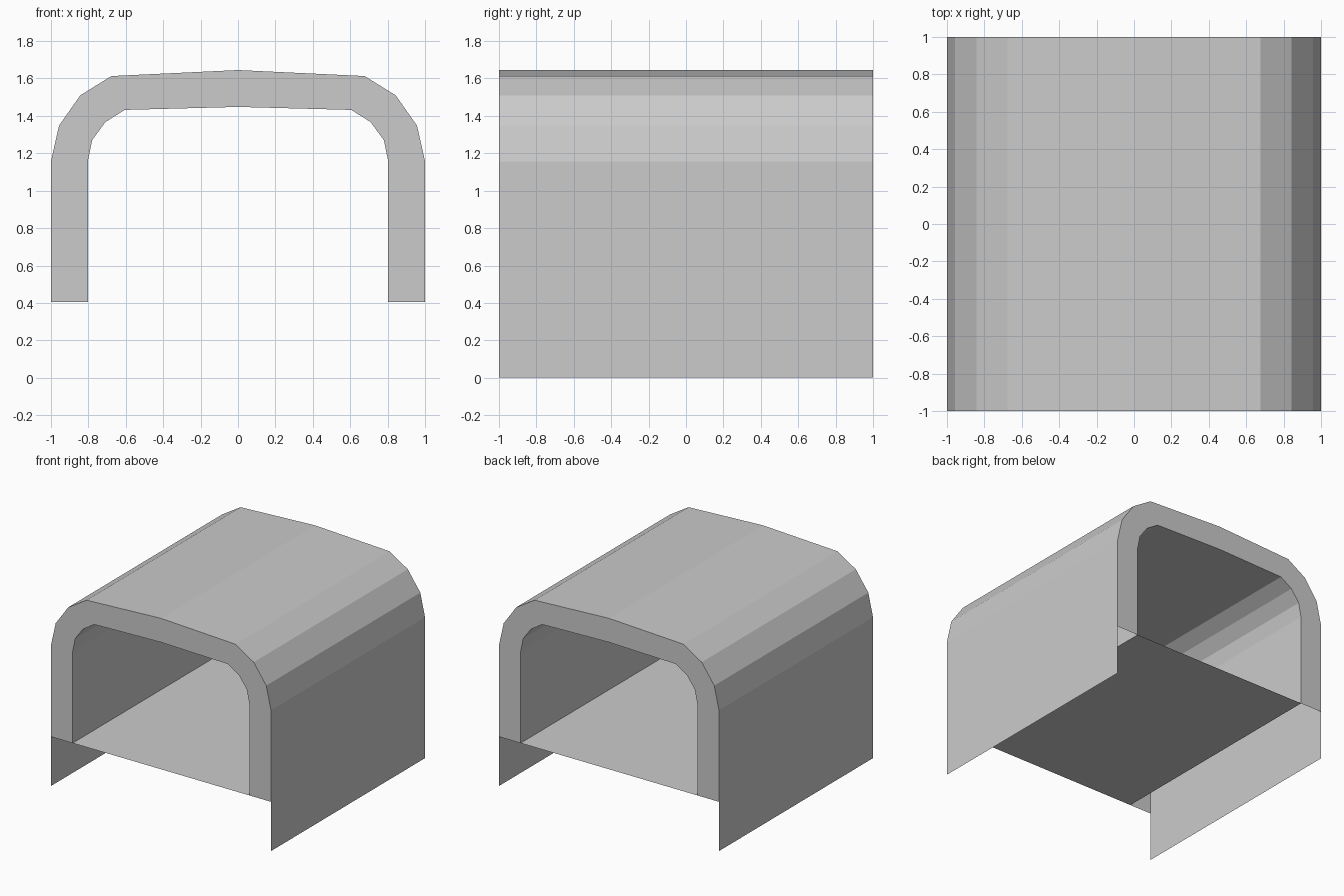
import bpy
import bmesh

if "Cube" in bpy.data.objects:
    bpy.data.objects.remove(bpy.data.objects["Cube"], do_unlink=True)

HALF_DEPTH = 1.0
FLOOR_Z = 0.405

# One flat colour
grey = bpy.data.materials.new("light_grey")
grey.use_nodes = True
colour = (0.6, 0.6, 0.6, 1)
grey.diffuse_color = colour
grey.node_tree.nodes["Principled BSDF"].inputs["Base Color"].default_value = colour

# Half profiles (x, z) from the ridge down to floor level
OUTER = [(0, 1.645), (0.677, 1.613), (0.843, 1.51), (0.957, 1.348), (1, 1.157), (1, FLOOR_Z)]
INNER = [(0, 1.448), (0.606, 1.432), (0.709, 1.367), (0.78, 1.27), (0.803, 1.157), (0.803, FLOOR_Z)]


def mirrored(half):
    """Full arch profile running from -x over the ridge to +x."""
    return [(-x, z) for x, z in reversed(half[1:])] + half


def make_object(name, bm):
    mesh = bpy.data.meshes.new(name)
    bm.to_mesh(mesh)
    bm.free()
    mesh.materials.append(grey)
    obj = bpy.data.objects.new(name, mesh)
    bpy.context.collection.objects.link(obj)
    return obj


def add_strip(bm, rows_a, rows_b):
    """Bridge two equal rows of points with quads."""
    a = [bm.verts.new(p) for p in rows_a]
    b = [bm.verts.new(p) for p in rows_b]
    for i in range(len(a) - 1):
        bm.faces.new((a[i], a[i + 1], b[i + 1], b[i]))


def at_depth(profile, y):
    return [(x, y, z) for x, z in profile]


def make_sheet(name, profile):
    """Profile swept from front to back; faces look up for a -x to +x run."""
    bm = bmesh.new()
    add_strip(bm, at_depth(profile, -HALF_DEPTH), at_depth(profile, HALF_DEPTH))
    return make_object(name, bm)


# Arched tunnel: outer skin, inner lining and the two end rims, open underneath
bm = bmesh.new()
outer, inner = mirrored(OUTER), mirrored(INNER)
front, back = -HALF_DEPTH, HALF_DEPTH
add_strip(bm, at_depth(outer, front), at_depth(outer, back))
add_strip(bm, at_depth(inner, back), at_depth(inner, front))
add_strip(bm, at_depth(inner, front), at_depth(outer, front))
add_strip(bm, at_depth(outer, back), at_depth(inner, back))
bmesh.ops.remove_doubles(bm, verts=bm.verts, dist=0.0005)
make_object("arched_shell", bm)

# Floor sheet between the inner walls
half_width = INNER[-1][0]
make_sheet("floor", [(-half_width, FLOOR_Z), (half_width, FLOOR_Z)])

# Thin skirts continuing the outer walls to the ground
make_sheet("right_skirt", [(-1, 0), (-1, FLOOR_Z)])
make_sheet("left_skirt", [(1, FLOOR_Z), (1, 0)])
